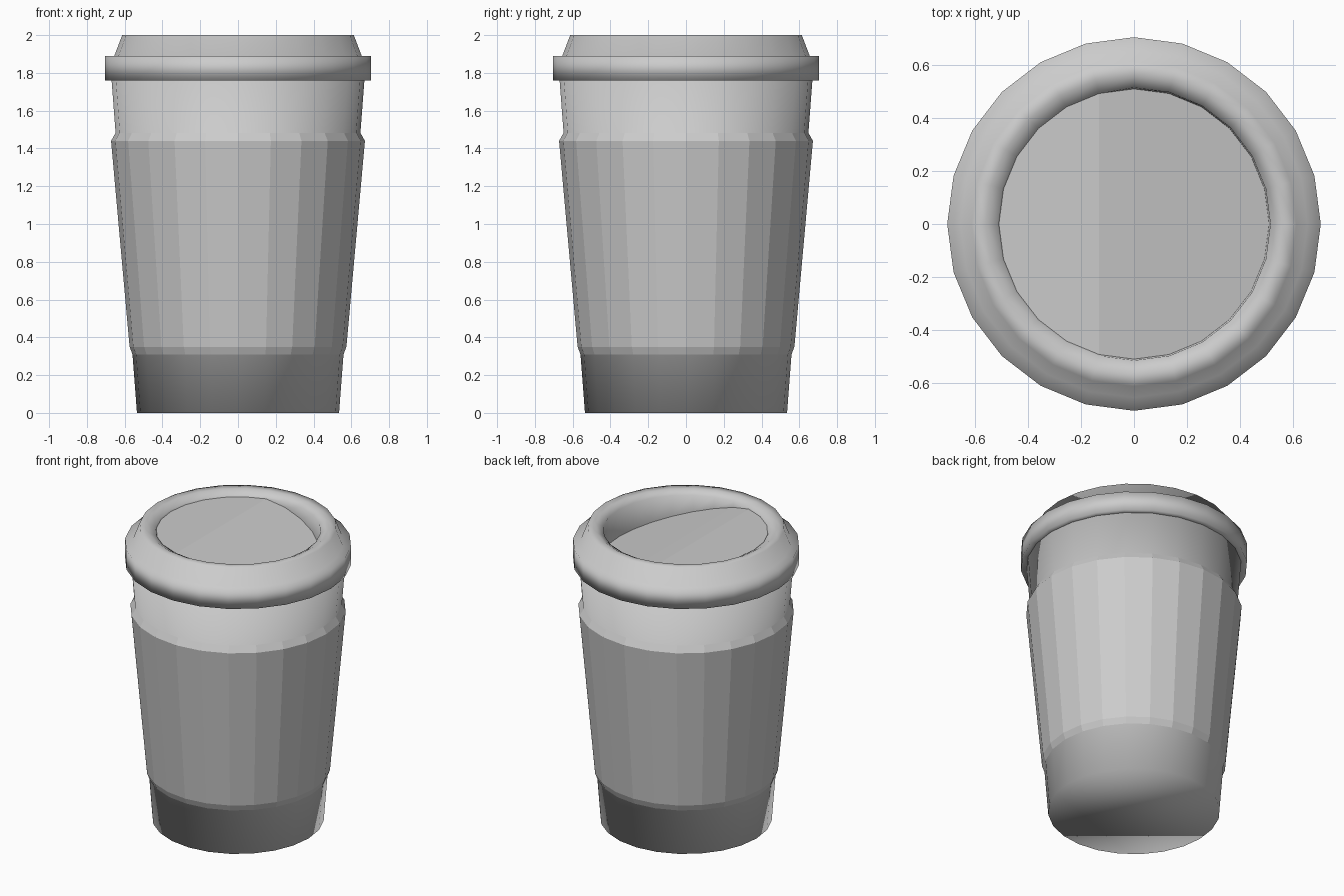
import bpy, bmesh
from math import sin, cos, pi

if "Cube" in bpy.data.objects:
    bpy.data.objects.remove(bpy.data.objects["Cube"])

SIDES = 24


def ring(bm, r, z):
    """Ring of vertices; z may be a number or a function of x."""
    out = []
    for i in range(SIDES):
        a = 2 * pi * i / SIDES
        x, y = r * cos(a), r * sin(a)
        out.append(bm.verts.new((x, y, z(x) if callable(z) else z)))
    return out


def loft(bm, profile):
    rings = [ring(bm, r, z) for r, z in profile]
    for lo, hi in zip(rings, rings[1:]):
        for i in range(SIDES):
            j = (i + 1) % SIDES
            bm.faces.new((lo[i], lo[j], hi[j], hi[i]))
    return rings


def finish(bm, name, smooth):
    for f in bm.faces:
        f.smooth = smooth and not f.tag
    bmesh.ops.recalc_face_normals(bm, faces=bm.faces)
    me = bpy.data.meshes.new(name)
    bm.to_mesh(me)
    bm.free()
    ob = bpy.data.objects.new(name, me)
    bpy.context.collection.objects.link(ob)
    return ob


# Tapered cup body, closed at both ends
bm = bmesh.new()
r = loft(bm, [(0.535, 0), (0.67, 1.77)])
bm.faces.new(r[0][::-1])
bm.faces.new(r[1])
finish(bm, "cup_body", True)

# Faceted heat sleeve with bevelled ends
bm = bmesh.new()
loft(bm, [(0.555, 0.30), (0.574, 0.35), (0.672, 1.44), (0.647, 1.485)])
finish(bm, "sleeve", False)


# Lid: skirt, raised rim and sunken drinking floor that tilts down toward +x
def floor_z(x):
    if x < -0.1:
        return 1.965
    return 1.935 - 0.28 * max(x, 0)


bm = bmesh.new()
rings = loft(bm, [(0.66, 1.76), (0.705, 1.76), (0.705, 1.89), (0.655, 1.89),
                  (0.613, 2.0), (0.56, 2.0), (0.515, 1.975), (0.51, floor_z)])
f = rings[-1]
q = SIDES // 4
right = [f[i % SIDES] for i in range(-q, q + 1)]      # low tilted part
left = [f[i] for i in range(q + 1, 3 * q)]            # high flat part
strip = [f[q], f[q + 1], f[3 * q - 1], f[3 * q]]      # ramp between them
for vs in (right, left, strip):
    bm.faces.new(vs).tag = True
finish(bm, "lid", True)
